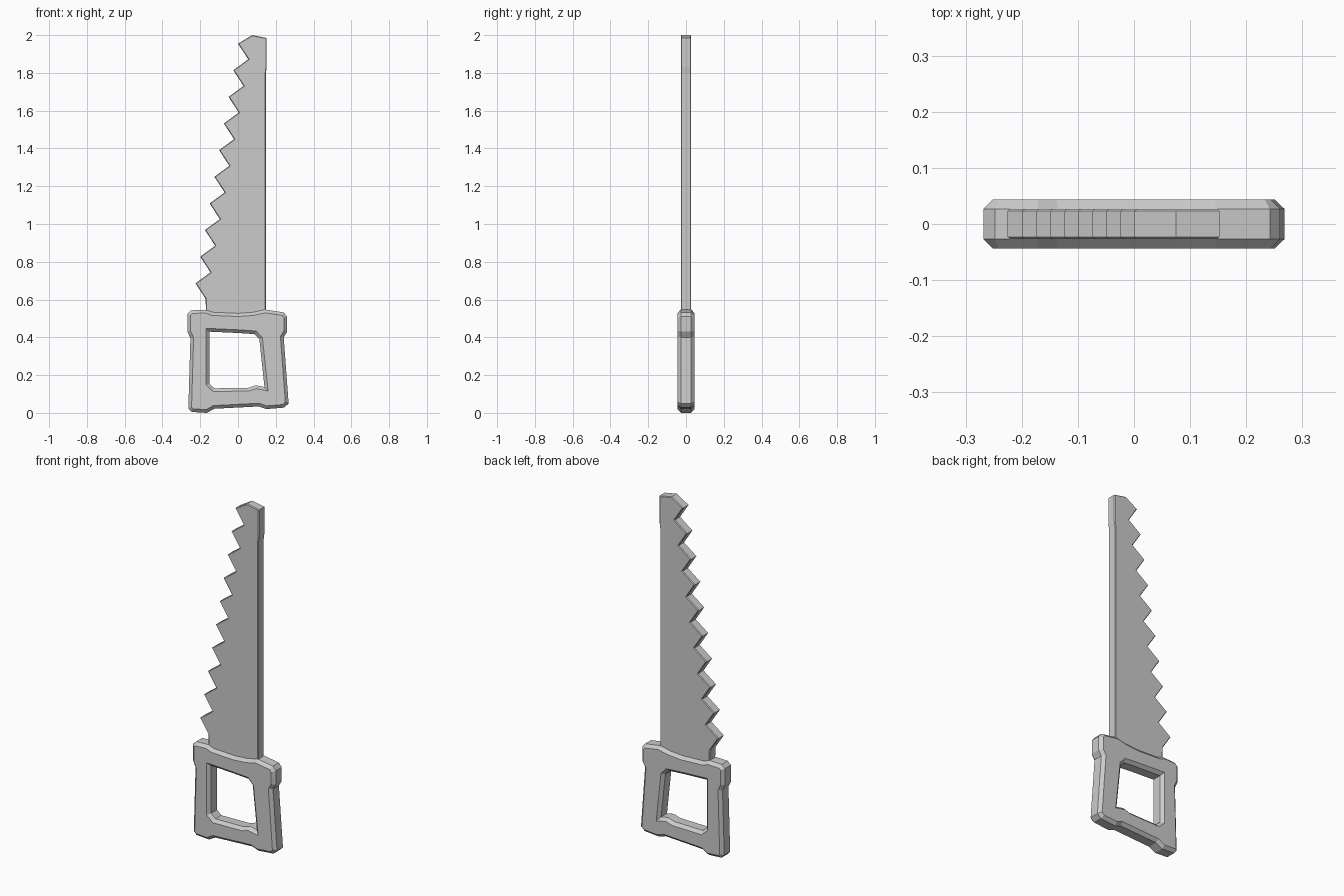
import bpy, bmesh
from mathutils import Vector

if "Cube" in bpy.data.objects:
    bpy.data.objects.remove(bpy.data.objects["Cube"])


def inset(loop, d):
    """Mitred offset to the left of travel, towards the material."""
    pts = [Vector(p) for p in loop]
    out = []
    for i, p in enumerate(pts):
        a = (p - pts[i - 1]).normalized()
        b = (pts[(i + 1) % len(pts)] - p).normalized()
        na, nb = Vector((-a.y, a.x)), Vector((-b.y, b.x))
        out.append(p + (na + nb) * d / max(1 + na.dot(nb), 0.2))
    return out


def area(loop):
    return sum(loop[i - 1][0] * p[1] - p[0] * loop[i - 1][1] for i, p in enumerate(loop)) / 2


def chamfered_plate(name, outer, half, bevel, holes=()):
    """Front-view profile extruded along y with chamfered rims."""
    bm = bmesh.new()
    front, back = [], []
    for k, loop in enumerate([outer, *holes]):
        # outer runs anticlockwise, holes clockwise
        if (area(loop) > 0) != (k == 0):
            loop = loop[::-1]
        small, n = inset(loop, bevel), len(loop)
        rings = [[bm.verts.new((p[0], y, p[1])) for p in pts] for pts, y in
                 ((small, -half), (loop, bevel - half), (loop, half - bevel), (small, half))]
        for r, s in zip(rings, rings[1:]):
            for i in range(n):
                j = (i + 1) % n
                bm.faces.new((r[i], r[j], s[j], s[i]))
        for ring, store in ((rings[0], front), (rings[3], back)):
            store += [bm.edges.get((ring[i - 1], ring[i])) for i in range(n)]
    for edges, ny in ((front, -1), (back, 1)):
        bmesh.ops.triangle_fill(bm, edges=edges, use_beauty=True, normal=(0, ny, 0))
    bmesh.ops.recalc_face_normals(bm, faces=bm.faces[:])
    mesh = bpy.data.meshes.new(name)
    bm.to_mesh(mesh)
    bm.free()
    obj = bpy.data.objects.new(name, mesh)
    bpy.context.collection.objects.link(obj)
    return obj


# Blade: straight back, ten slanted teeth stepping down the cutting edge
blade = [(-0.17, 0.49), (0.148, 0.49), (0.148, 1.80), (0.152, 1.83), (0.152, 1.985), (0.075, 2.0)]
for i in range(10):
    x, z = -0.025 * i, 1.955 - 0.141 * i
    blade += [(x, z), (x + 0.054, z - 0.083)]
chamfered_plate("saw_blade", blade, 0.027, 0.004)

# Handle: closed frame with flared corners and a grip opening
frame = [(-0.246, 0.005), (-0.165, 0.0), (-0.125, 0.022), (0.11, 0.034), (0.15, 0.02),
         (0.245, 0.028), (0.268, 0.05), (0.242, 0.40), (0.26, 0.43), (0.26, 0.51),
         (0.242, 0.532), (0.145, 0.547), (0.08, 0.533), (0.0, 0.527), (-0.135, 0.533),
         (-0.17, 0.546), (-0.248, 0.543), (-0.268, 0.525), (-0.268, 0.43),
         (-0.252, 0.395), (-0.263, 0.025)]
grip = [(-0.152, 0.43), (-0.152, 0.155), (-0.125, 0.13), (0.055, 0.133), (0.095, 0.146),
        (0.14, 0.137), (0.113, 0.39), (0.088, 0.417), (0.0, 0.423)]
chamfered_plate("handle", frame, 0.044, 0.017, [grip])
